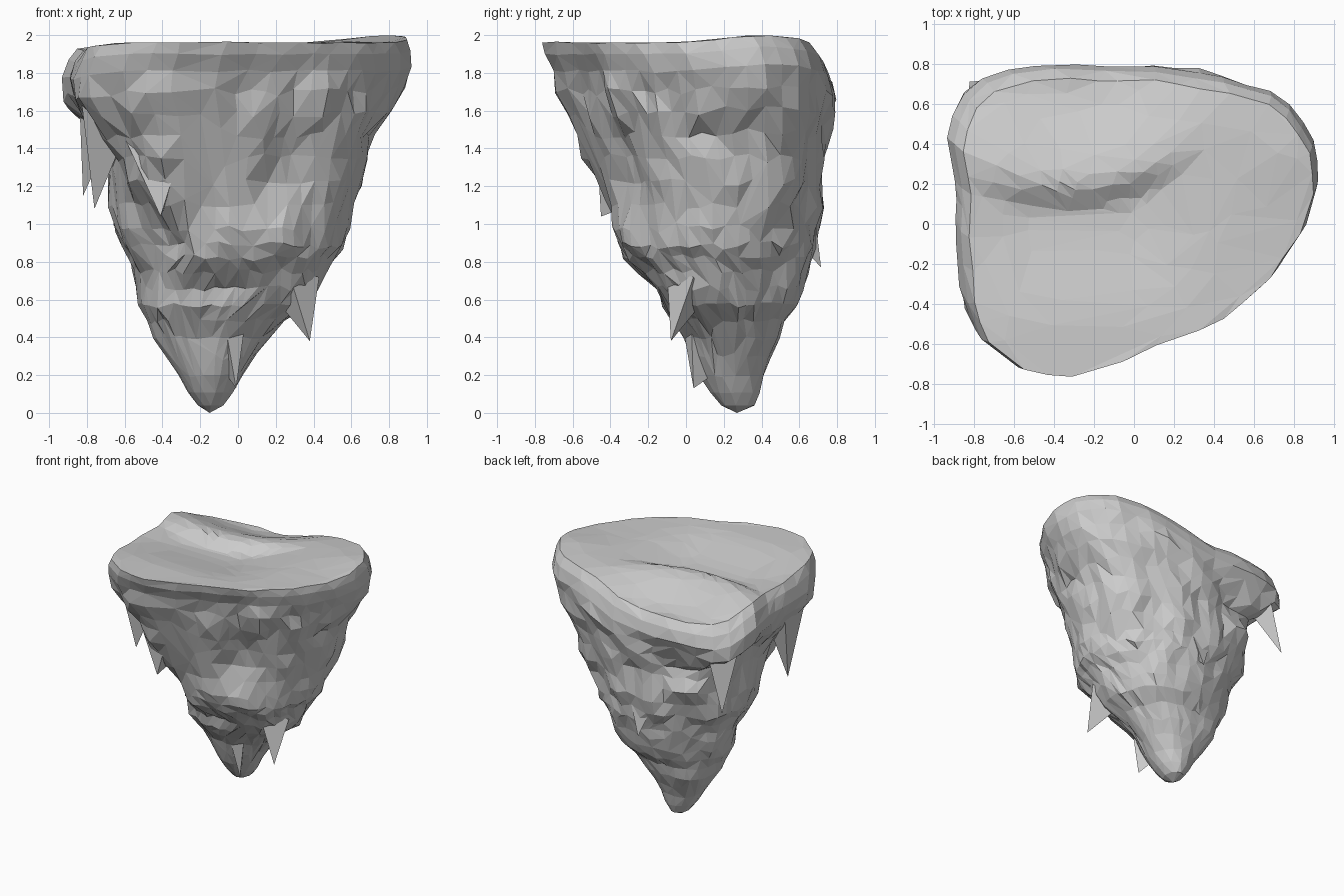
import bpy, bmesh, math, random
from mathutils import Vector, noise

if "Cube" in bpy.data.objects:
    bpy.data.objects.remove(bpy.data.objects["Cube"])

random.seed(4)
N = 52

# Plan outline of the plateau (counter-clockwise from the right)
OUT = [(.93, .2), (.9, .42), (.82, .55), (.72, .64), (.45, .72), (.1, .78), (-.2, .79), (-.6, .78),
       (-.82, .69), (-.93, .45), (-.89, .2), (-.88, -.1), (-.86, -.4), (-.78, -.6), (-.6, -.74),
       (-.4, -.785), (-.1, -.7), (.15, -.58), (.45, -.48), (.7, -.26), (.86, 0)]

# Rock extents per height: z, xmin, xmax, ymin, ymax
LEVELS = [(1.96, -.86, .90, -.775, .72), (1.90, -.90, .92, -.765, .765), (1.81, -.935, .925, -.72, .79),
          (1.70, -.92, .89, -.69, .79), (1.58, -.85, .84, -.64, .775), (1.47, -.78, .75, -.58, .75),
          (1.35, -.73, .69, -.53, .735), (1.22, -.71, .64, -.47, .725), (1.1, -.69, .60, -.43, .71),
          (.98, -.68, .58, -.41, .69), (.89, -.62, .55, -.38, .67), (.82, -.585, .50, -.34, .65),
          (.75, -.57, .45, -.25, .63), (.66, -.54, .40, -.16, .61), (.57, -.51, .34, -.11, .58),
          (.49, -.47, .24, -.05, .53), (.40, -.43, .16, 0, .50), (.30, -.37, .09, .03, .45),
          (.20, -.31, .02, .07, .41), (.11, -.26, -.03, .13, .39), (.04, -.21, -.08, .19, .36)]

# Dents and bulges: angle in degrees, z, angle spread, z spread, relative depth
FEATURES = [(130, 1.47, 30, .15, -.14), (222, .95, 25, .2, -.2), (285, .95, 20, .13, .04),
            (300, 1.38, 14, .09, -.08), (322, .64, 22, .12, .12), (338, 1.2, 18, .32, .09),
            (237, 1.33, 10, .15, .08), (145, .5, 25, .25, .1), (200, 1.3, 16, .2, -.06)]


def smooth(t):
    t = max(0, min(1, t))
    return t * t * (3 - 2 * t)


def top_z(x, y):
    """Plateau height: dip in the middle, curved ridge behind it, fall to the back left."""
    step = .04 + .5 * (x + .35) ** 2
    side = smooth((.45 - x) / .5)
    dip = .075 * smooth((y + .55) / .6) * (1 - smooth((y - step) / .16))
    dip *= side * smooth((x + 1.0) / .5)
    back = .15 * smooth((y - step - .16) / .5) * smooth((.7 - x) / .9)
    high = .04 * math.exp(-((x - .8) ** 2 + (y - .4) ** 2) / .08)
    corner = .03 * smooth((-.6 - x) / .3)
    return 1.96 - dip - back - corner + high


def outline():
    """Resample the plan outline evenly by angle, normalised to +-1."""
    pts = [Vector((x / .93, y / .785)) for x, y in OUT]
    res = []
    for i in range(N):
        a = 2 * math.pi * i / N
        d = Vector((math.cos(a), math.sin(a)))
        for p, q in zip(pts, pts[1:] + pts[:1]):
            e = q - p
            den = d.x * e.y - d.y * e.x
            if abs(den) < 1e-9:
                continue
            r = (p.x * e.y - p.y * e.x) / den
            s = (p.x * d.y - p.y * d.x) / den
            if r > 0 and -1e-6 <= s <= 1.000001:
                res.append((a, r))
                break
    return res


def make_object(name, bm):
    bmesh.ops.recalc_face_normals(bm, faces=bm.faces[:])
    me = bpy.data.meshes.new(name)
    bm.to_mesh(me)
    bm.free()
    ob = bpy.data.objects.new(name, me)
    bpy.context.collection.objects.link(ob)
    return ob


def bridge(bm, a, b):
    n = len(a)
    for i in range(n):
        j = (i + 1) % n
        if random.random() < .5:
            bm.faces.new((a[i], a[j], b[j]))
            bm.faces.new((a[i], b[j], b[i]))
        else:
            bm.faces.new((a[i], a[j], b[i]))
            bm.faces.new((a[j], b[j], b[i]))


# Rock body: stacked craggy rings tapering to the tip
bm = bmesh.new()
shape = outline()
rings = []
for k, (z, x0, x1, y0, y1) in enumerate(LEVELS):
    cx, cy, hx, hy = (x0 + x1) / 2, (y0 + y1) / 2, (x1 - x0) / 2, (y1 - y0) / 2
    keep = smooth((z - .5) / 1.2)
    rough = smooth(hx / .6) if k > 2 else .25
    ring = []
    for a, r in shape:
        rr = r * keep + 1.02 * (1 - keep)
        dx, dy = math.cos(a) * hx, math.sin(a) * hy
        deg = math.degrees(math.atan2(dy, dx))
        for fa, fz, sa, sz, amp in FEATURES:
            da = (deg - fa + 180) % 360 - 180
            rr *= 1 + amp * math.exp(-(da / sa) ** 2 - ((z - fz) / sz) ** 2)
        x, y = cx + dx * rr, cy + dy * rr
        crag = .06 * noise.noise(Vector((x, y, z)) * 4.5) + random.uniform(-.008, .008)
        x += crag * math.cos(a) * rough
        y += crag * math.sin(a) * rough
        zz = z + random.uniform(-.02, .02) * rough
        zz += (top_z(x, y) - 1.96) * smooth((z - 1.1) / .75)
        ring.append(bm.verts.new((x, y, zz)))
    rings.append(ring)
for a, b in zip(rings, rings[1:]):
    bridge(bm, a, b)
tip = bm.verts.new((-.15, .27, 0))
for i in range(N):
    bm.faces.new((rings[-1][i], rings[-1][(i + 1) % N], tip))

# Plateau: rings closing in on the middle
prev = rings[0]
for s in (.95, .88, .8, .72, .63, .54, .45, .36, .27, .18, .09):
    ring = []
    for v in rings[0]:
        x, y = v.co.x * s, v.co.y * s
        ring.append(bm.verts.new((x, y, top_z(x, y))))
    bridge(bm, prev, ring)
    prev = ring
mid = bm.verts.new((0, 0, top_z(0, 0)))
for i in range(N):
    bm.faces.new((prev[i], prev[(i + 1) % N], mid))
rock = make_object("floating_rock", bm)

# Thin out to irregular low-poly facets
mod = rock.modifiers.new("facets", 'DECIMATE')
mod.ratio = .5


# Hanging shards: tip, upper outer corners, inner anchor point
def shard(name, tip, left, right, inner):
    bm = bmesh.new()
    t, l, r, c = [bm.verts.new(p) for p in (tip, left, right, inner)]
    for f in ((t, l, r), (t, r, c), (t, c, l), (l, c, r)):
        bm.faces.new(f)
    make_object(name, bm)


shard("shard_back_left", (-.82, .71, 1.15), (-.84, .50, 1.66), (-.68, .72, 1.66), (-.66, .55, 1.5))
shard("shard_left", (-.76, -.22, 1.08), (-.83, -.34, 1.66), (-.83, -.08, 1.66), (-.62, -.2, 1.42))
shard("shard_back", (-.07, .715, .77), (-.2, .66, 1.1), (.06, .67, 1.15), (-.06, .55, .95))
shard("shard_right", (.38, -.08, .38), (.27, -.1, .74), (.43, .04, .72), (.2, .1, .6))
shard("shard_low", (-.01, .04, .13), (-.06, -.01, .42), (.03, .03, .42), (-.06, .14, .2))
shard("overhang_front_left", (-.41, -.45, 1.04), (-.62, -.42, 1.5), (-.25, -.48, 1.55), (-.36, -.15, 1.15))
